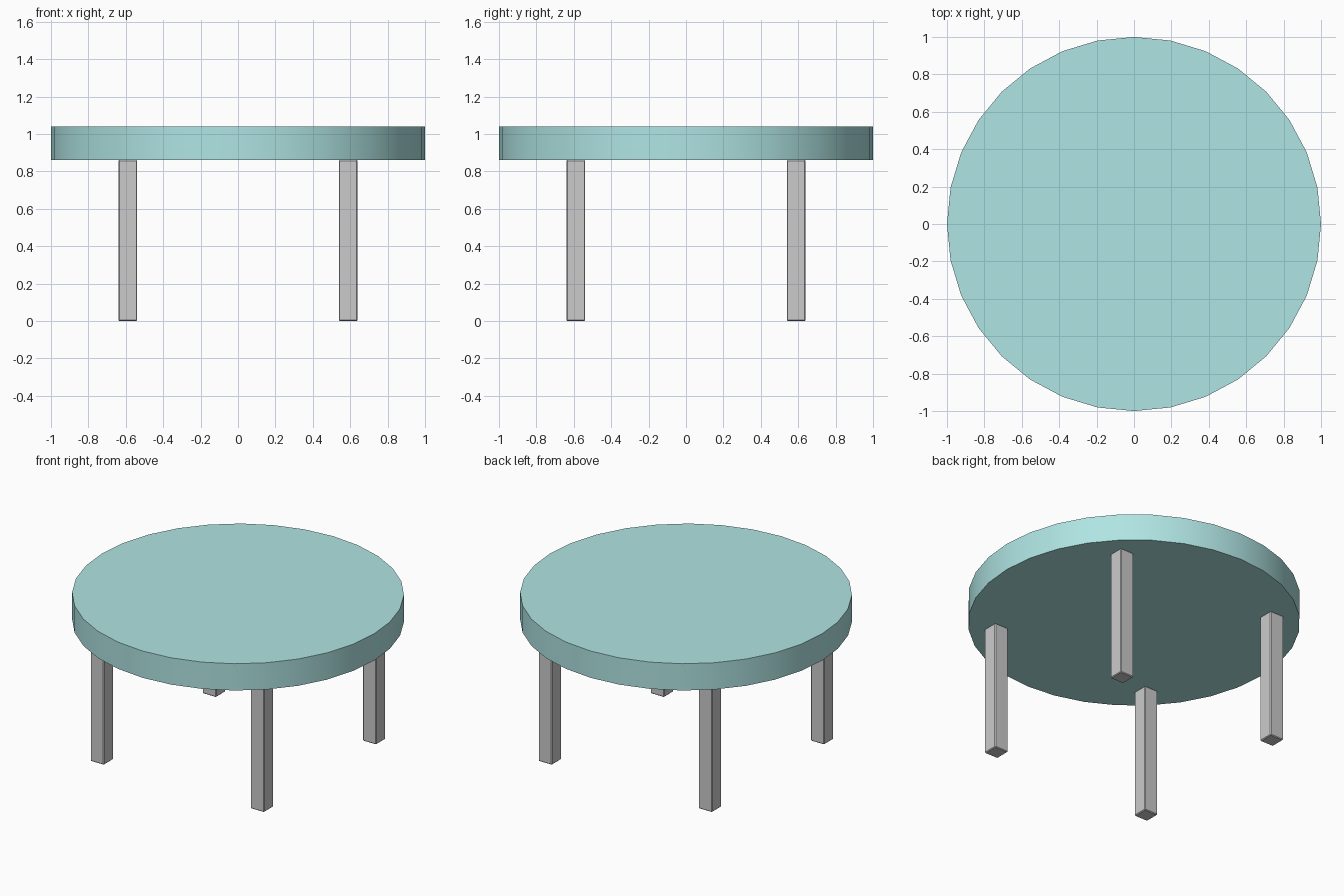
import bpy

if "Cube" in bpy.data.objects:
    bpy.data.objects.remove(bpy.data.objects["Cube"])

TOP_Z, UNDER_Z = 1.04, 0.862
LEG_W, LEG_POS = 0.10, 0.589

# Round table top: 32-sided disc with smooth rim
bpy.ops.mesh.primitive_cylinder_add(vertices=32, radius=1, depth=TOP_Z - UNDER_Z,
                                    location=(0, 0, (TOP_Z + UNDER_Z) / 2))
top = bpy.context.object
top.name = "table_top"
bpy.ops.object.shade_smooth_by_angle()
teal = bpy.data.materials.new("teal")
teal.diffuse_color = (0.43, 0.78, 0.77, 1)
teal.use_nodes = True
teal.node_tree.nodes["Principled BSDF"].inputs["Base Color"].default_value = teal.diffuse_color
top.data.materials.append(teal)


# Square leg with finely softened edges
def add_leg(name, x, y):
    bpy.ops.mesh.primitive_cube_add(size=1, location=(x, y, UNDER_Z / 2))
    leg = bpy.context.object
    leg.name = name
    leg.scale = (LEG_W, LEG_W, UNDER_Z)
    bpy.ops.object.transform_apply(location=False, rotation=False, scale=True)
    bevel = leg.modifiers.new("soft_edges", 'BEVEL')
    bevel.width = 0.005
    bevel.segments = 1


# Four legs
for side, sx in (("left", -1), ("right", 1)):
    for end, sy in (("front", -1), ("back", 1)):
        add_leg(f"{end}_{side}_leg", sx * LEG_POS, sy * LEG_POS)
